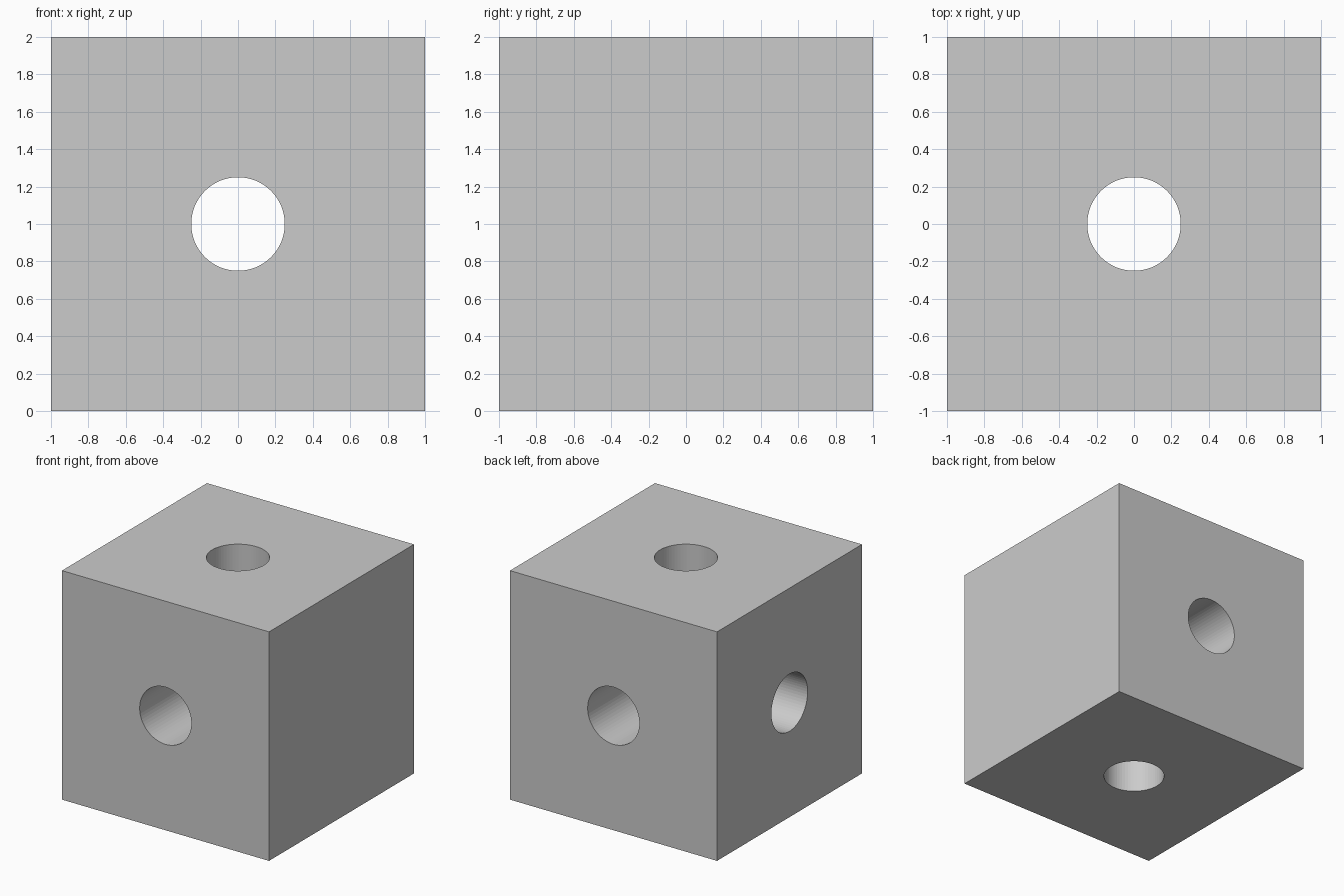
import bpy
from math import pi

if "Cube" in bpy.data.objects:
    bpy.data.objects.remove(bpy.data.objects["Cube"])

R = 0.25  # bore radius

# Solid block standing on the ground
bpy.ops.mesh.primitive_cube_add(size=2, location=(0, 0, 1))
block = bpy.context.object
block.name = "drilled_block"


def drill(name, loc, rot, depth):
    """Cut a round bore through the block and remove the cutter."""
    bpy.ops.mesh.primitive_cylinder_add(vertices=64, radius=R, depth=depth,
                                        location=loc, rotation=rot)
    cutter = bpy.context.object
    cutter.name = name
    cutter.hide_render = True
    mod = block.modifiers.new(name, 'BOOLEAN')
    mod.operation = 'DIFFERENCE'
    mod.solver = 'EXACT'
    mod.object = cutter
    bpy.context.view_layer.objects.active = block
    bpy.ops.object.modifier_apply(modifier=name)
    bpy.data.objects.remove(cutter, do_unlink=True)


# Through bores: top to bottom, front to back
drill("vertical_bore", (0, 0, 1), (0, 0, 0), 3)
drill("front_back_bore", (0, 0, 1), (pi / 2, 0, 0), 3)
# Left bore stops where it meets the others in the middle
drill("left_bore", (-0.75, 0, 1), (0, pi / 2, 0), 1.5)
